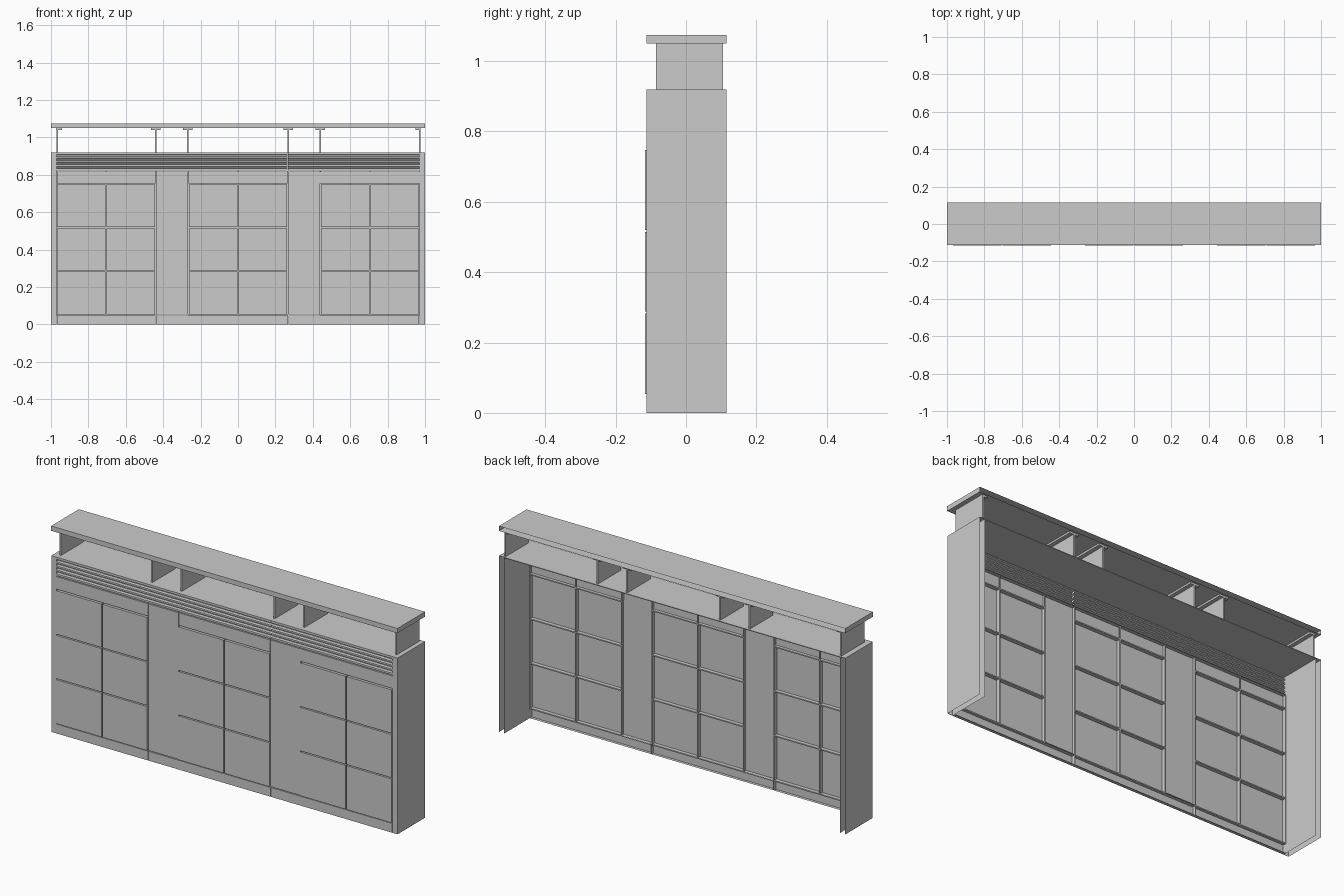
import bpy, bmesh

if "Cube" in bpy.data.objects:
    bpy.data.objects.remove(bpy.data.objects["Cube"])

FRONT, BACK, TOP = -0.112, 0.115, 0.92


def shell(name, x, y, z, open_sides=()):
    """Box given by ranges, with the faces listed by direction left off."""
    bm = bmesh.new()
    bmesh.ops.create_cube(bm, size=1)
    for v in bm.verts:
        v.co = [r[0] if c < 0 else r[1] for r, c in zip((x, y, z), v.co)]
    dirs = {"+x": (1, 0, 0), "-x": (-1, 0, 0), "+y": (0, 1, 0),
            "-y": (0, -1, 0), "+z": (0, 0, 1), "-z": (0, 0, -1)}
    bm.normal_update()
    gone = [f for f in bm.faces for s in open_sides
            if sum(a * b for a, b in zip(f.normal, dirs[s])) > 0.9]
    bmesh.ops.delete(bm, geom=gone, context='FACES')
    me = bpy.data.meshes.new(name)
    bm.to_mesh(me)
    bm.free()
    ob = bpy.data.objects.new(name, me)
    bpy.context.collection.objects.link(ob)
    return ob


def extrude_x(name, profile, x0, x1):
    """Sweep an open (y, z) profile along x."""
    n = len(profile)
    verts = [(x, y, z) for x in (x0, x1) for y, z in profile]
    faces = [(i, n + i, n + i + 1, i + 1) for i in range(n - 1)]
    me = bpy.data.meshes.new(name)
    me.from_pydata(verts, [], faces)
    bpy.context.collection.objects.link(bpy.data.objects.new(name, me))


# End panels, hollow and open at the back
for s, side in ((-1, "left"), (1, "right")):
    shell("end_panel_" + side, sorted((s * 0.97, s)), (FRONT, BACK), (0, TOP),
          ("+y", "-z"))

# Counter deck
deck = shell("counter_deck", (-0.97, 0.97), (FRONT, BACK), (TOP - 0.004, TOP))

# Grooved fascia under the deck
profile = [(FRONT, TOP)]
for i in range(4):
    z = 0.908 - i * 0.021
    profile += [(FRONT, z), (FRONT + 0.012, z - 0.003),
                (FRONT + 0.012, z - 0.009), (FRONT, z - 0.012)]
profile += [(FRONT, 0.823), (FRONT + 0.016, 0.823)]
for x0, x1 in ((-0.97, 0.265), (0.268, 0.97)):
    extrude_x("grooved_fascia", profile, x0, x1)

# Tiled front panels as trays open at the back
g = 0.003
rows = (0.05, 0.285, 0.517, 0.75)
for a, b in ((-0.97, -0.44), (-0.265, 0.265), (0.44, 0.97)):
    mid = (a + b) / 2
    for x0, x1 in ((a, mid), (mid, b)):
        for z0, z1 in zip(rows, rows[1:]):
            shell("front_panel", (x0 + g, x1 - g), (FRONT - 0.004, FRONT + 0.016),
                  (z0 + g, z1 - g), ("+y",))
    # Backing strips behind the joints
    yb = (FRONT + 0.012, FRONT + 0.016)
    for x in (a, mid, b):
        shell("joint_backing", (x - g, x + g), yb, (0.05, 0.82))
    for z in rows:
        shell("joint_backing", (a, b), yb, (z - g, z + g))

# Pilasters, headers and plinths
trim = (("pilaster", -0.44, -0.265, 0.05, 0.82), ("pilaster", 0.265, 0.44, 0.05, 0.82),
        ("header", -0.97, -0.44, 0.75, 0.82), ("header", -0.265, 0.265, 0.75, 0.82),
        ("header", 0.436, 0.976, 0.75, 0.82),
        ("plinth", -0.97, -0.44, 0, 0.05), ("plinth", -0.44, 0.268, 0, 0.05),
        ("plinth", 0.268, 0.97, 0, 0.05))
for name, x0, x1, z0, z1 in trim:
    bottom = z0 if z0 == 0 else z0 + g
    shell(name, (x0 + g / 2, x1 - g / 2), (FRONT, FRONT + 0.016),
          (bottom, z1 - g / 2), ("+y",))

# T-shaped shelf supports
for x, f0, f1 in ((-0.967, -0.974, -0.942), (-0.439, -0.465, -0.414),
                  (-0.268, -0.294, -0.243), (0.268, 0.243, 0.294),
                  (0.439, 0.414, 0.465), (0.972, 0.95, 0.976)):
    shell("shelf_support_web", (x - 0.004, x + 0.004), (-0.085, 0.105), (TOP, 1.042))
    shell("shelf_support_flange", (f0, f1), (-0.085, 0.105), (1.04, 1.05))

# Upper shelf, hollow and open at the back
shell("upper_shelf", (-1, 1), (-0.113, BACK), (1.05, 1.075), ("+y",))
